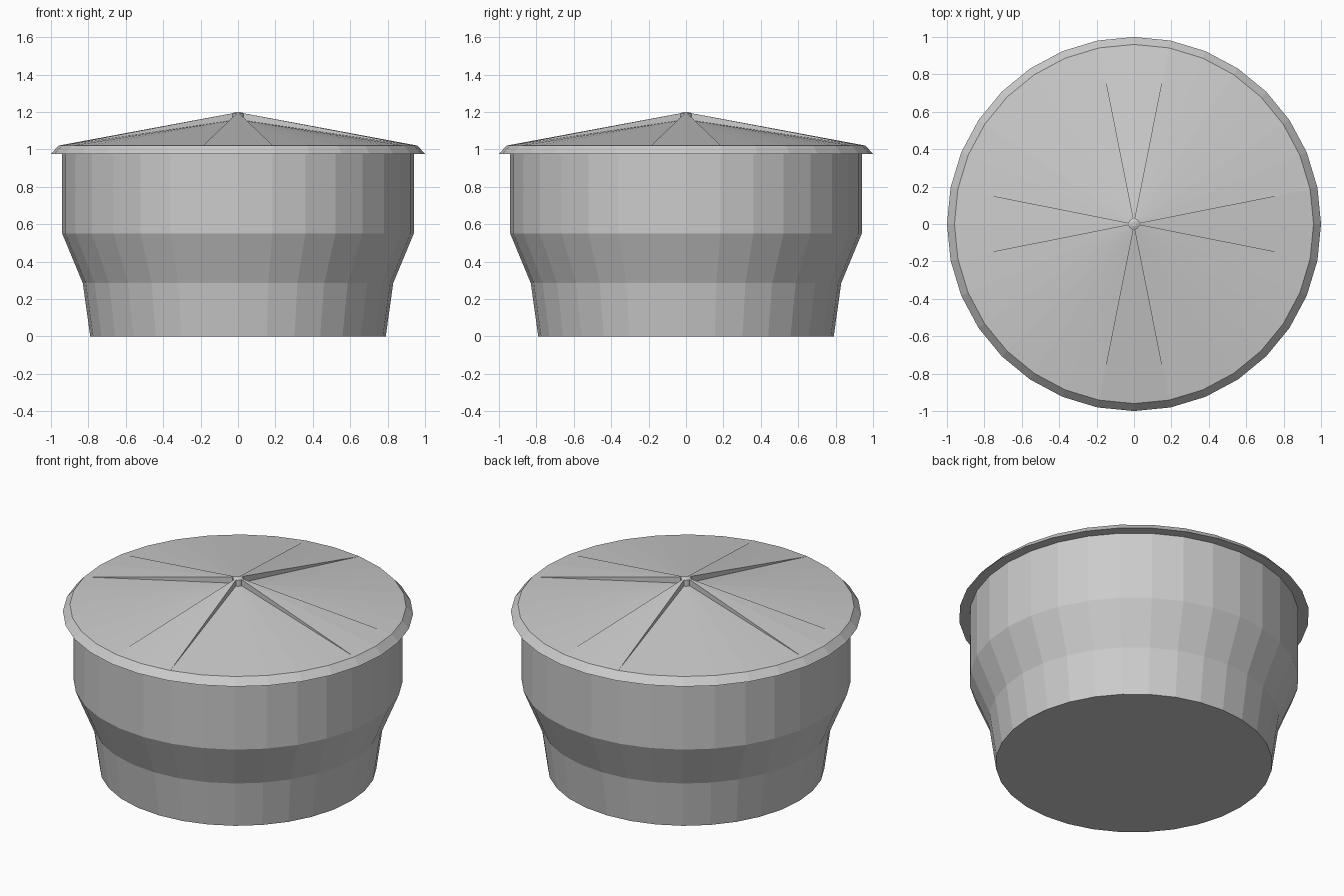
import bpy, bmesh
from math import sin, cos, pi

cube = bpy.data.objects.get("Cube")
if cube:
    bpy.data.objects.remove(cube, do_unlink=True)

SIDES = 32
STEP = 2 * pi / SIDES

grey = bpy.data.materials.new("plain grey")
grey.use_nodes = True
colour = (0.6, 0.6, 0.6, 1)
grey.diffuse_color = colour
grey.node_tree.nodes["Principled BSDF"].inputs["Base Color"].default_value = colour


def point(r, z, angle):
    return (r * cos(angle), r * sin(angle), z)


def finish(name, bm):
    bmesh.ops.recalc_face_normals(bm, faces=bm.faces)
    mesh = bpy.data.meshes.new(name)
    bm.to_mesh(mesh)
    bm.free()
    mesh.materials.append(grey)
    obj = bpy.data.objects.new(name, mesh)
    bpy.context.collection.objects.link(obj)
    return obj


def lathe(name, profile):
    """Closed faceted solid turned from (radius, height) points."""
    bm = bmesh.new()
    rings = [[bm.verts.new(point(r, z, i * STEP)) for i in range(SIDES)]
             for r, z in profile]
    for low, high in zip(rings, rings[1:]):
        for i in range(SIDES):
            j = (i + 1) % SIDES
            bm.faces.new((low[i], low[j], high[j], high[i]))
    bm.faces.new(rings[0])
    bm.faces.new(rings[-1])
    return finish(name, bm)


def ridge(name, heading):
    """Raised wedge of the roof, tapering down to nothing at the rim."""
    bm = bmesh.new()
    angles = [heading + k * STEP for k in (-1, 0, 1)]
    base = [bm.verts.new(point(0.03, 1.155, a)) for a in angles]
    top = [bm.verts.new(point(0.03, 1.193, a)) for a in angles]
    rim = [bm.verts.new(point(0.96, 1.02, a)) for a in angles]
    for i in (0, 1):
        bm.faces.new((top[i], top[i + 1], rim[i + 1], rim[i]))
        bm.faces.new((base[i], base[i + 1], top[i + 1], top[i]))
    for i in (0, 2):
        bm.faces.new((base[i], top[i], rim[i]))
    return finish(name, bm)


# Stepped drum under the roof
lathe("body", [(0.79, 0), (0.83, 0.285), (0.94, 0.55), (0.94, 0.98)])

# Shallow conical roof with a bevelled overhanging rim
lathe("roof", [(0.94, 0.975), (1.0, 0.975), (0.96, 1.02), (0.03, 1.155)])

# Four ridges along the axes, meeting at a small hub
for k, side in enumerate(("left", "back", "right", "front")):
    ridge(side + "_ridge", k * pi / 2)
lathe("hub", [(0.03, 1.15), (0.03, 1.193), (0.012, 1.2)])
